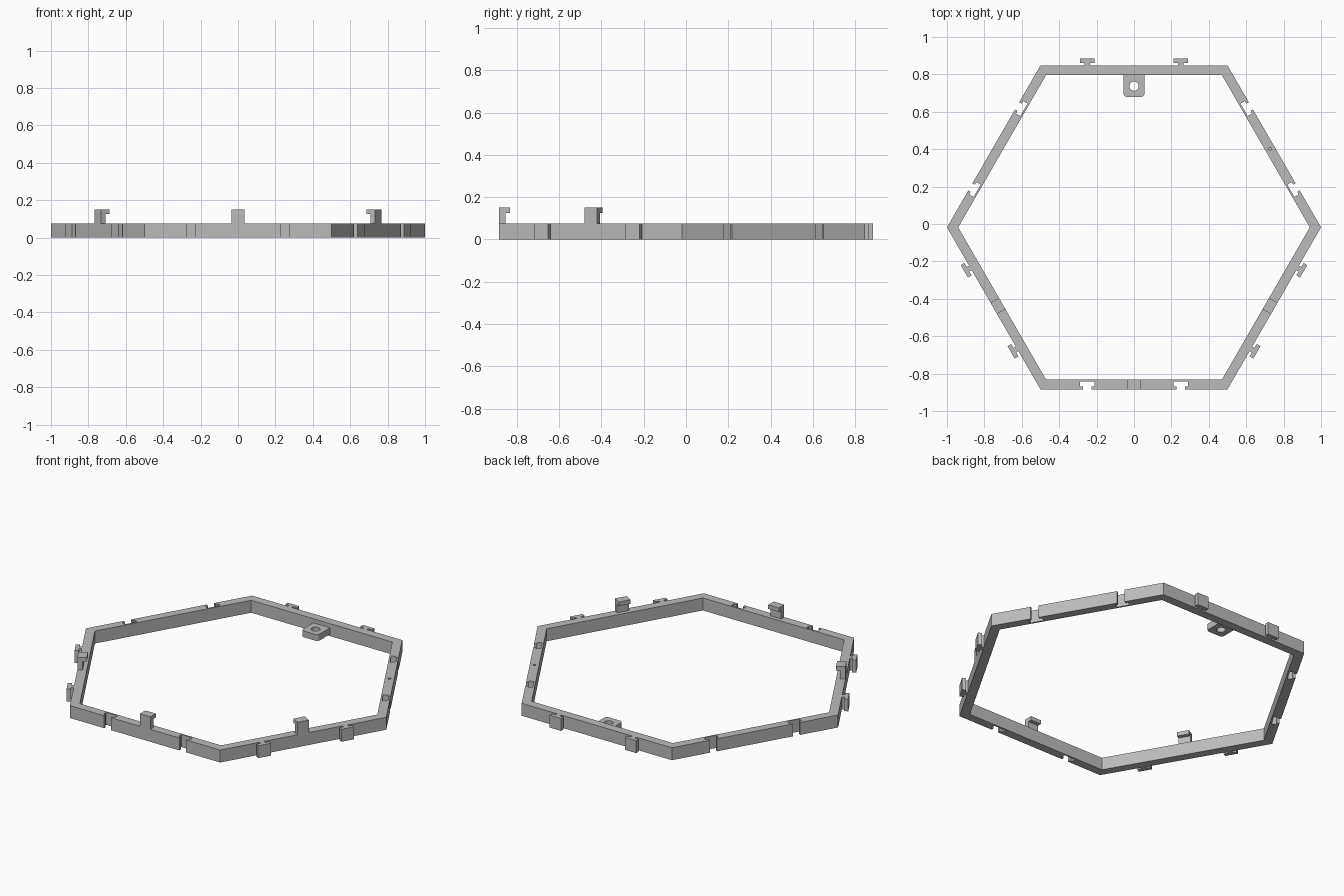
import bpy, bmesh
from math import cos, sin, pi, radians
from mathutils import Matrix, Vector

cube = bpy.data.objects.get("Cube")
if cube:
    bpy.data.objects.remove(cube, do_unlink=True)

CENTER_Y = -0.018
OUTER, INNER = 0.866, 0.814     # distance from centre to the wall faces
HEIGHT = 0.075

gray = bpy.data.materials.new("plain gray")
gray.use_nodes = True
gray.diffuse_color = (0.5, 0.5, 0.5, 1)
gray.node_tree.nodes["Principled BSDF"].inputs["Base Color"].default_value = (0.5, 0.5, 0.5, 1)


def extrude_loops(name, loops, bottom, top, matrix=Matrix()):
    """Fill an outline with holes and extrude it along its local z."""
    bm = bmesh.new()
    for loop in loops:
        verts = [bm.verts.new((x, y, bottom)) for x, y in loop]
        for a, b in zip(verts, verts[1:] + verts[:1]):
            bm.edges.new((a, b))
    bmesh.ops.triangle_fill(bm, use_beauty=True, use_dissolve=False, edges=bm.edges[:])
    new = bmesh.ops.extrude_face_region(bm, geom=bm.faces[:])["geom"]
    moved = [g for g in new if isinstance(g, bmesh.types.BMVert)]
    bmesh.ops.translate(bm, verts=moved, vec=(0, 0, top - bottom))
    bmesh.ops.recalc_face_normals(bm, faces=bm.faces[:])
    bm.transform(matrix)
    mesh = bpy.data.meshes.new(name)
    bm.to_mesh(mesh)
    bm.free()
    mesh.materials.append(gray)
    obj = bpy.data.objects.new(name, mesh)
    bpy.context.collection.objects.link(obj)
    return obj


def circle(x, y, r, n):
    return [(x + r * cos(2 * pi * i / n), y + r * sin(2 * pi * i / n)) for i in range(n)]


def on_side(angle, u, v):
    """Point at u along a side and v out from the centre."""
    c, s = cos(angle), sin(angle)
    return (v * c - u * s, v * s + u * c + CENTER_Y)


def tee(u, neck, head, shoulder, end):
    """T-shaped connector outline: tab if it points out, slot if in."""
    half = [(neck, OUTER), (neck, shoulder), (head, shoulder), (head, end)]
    return [(u - w, v) for w, v in half] + [(u + w, v) for w, v in reversed(half)]


# Hexagonal wall, with tabs and slots on alternating sides
outline, opening = [], []
for k in range(6):
    angle = radians(30 + 60 * k)
    side = [(-0.5, OUTER)]
    for u in (-0.25, 0.25):
        if k % 2:
            side += tee(u, 0.014, 0.038, OUTER + 0.014, OUTER + 0.037)
        else:
            side += tee(u, 0.022, 0.038, OUTER - 0.015, OUTER - 0.042)
    outline += [on_side(angle, u, v) for u, v in side]
    opening.append(on_side(angle, -INNER / 3 ** 0.5, INNER))

pin = circle(*on_side(radians(30), 0, 0.84), 0.008, 12)
extrude_loops("hexagon_frame", [outline, opening, pin], 0, HEIGHT)
extrude_loops("pin_hole_floor", [pin], 0, 0.035)

# Hooked clips standing on the three front sides
hook = [(OUTER, HEIGHT - 0.01), (OUTER, 0.15), (INNER, 0.15), (INNER, 0.126),
        (OUTER - 0.029, 0.126), (OUTER - 0.029, HEIGHT - 0.01)]
for name, degrees in (("right_clip", 210), ("front_clip", 270), ("left_clip", 330)):
    a = radians(degrees)
    out, along = Vector((cos(a), sin(a), 0)), Vector((-sin(a), cos(a), 0))
    place = Matrix((out, (0, 0, 1), along)).transposed().to_4x4()
    place.translation = (0, CENTER_Y, 0)
    extrude_loops(name, [hook], -0.035, 0.035, place)

# Hanging lug inside the back wall
r, w, front, back = 0.018, 0.056, 0.68, INNER + CENTER_Y + 0.005
lug = [(w, back), (-w, back)]
for sign, start in ((-1, pi), (1, 1.5 * pi)):
    for i in range(5):
        t = start + i * pi / 8
        lug.append((sign * (w - r) + r * cos(t), front + r + r * sin(t)))
extrude_loops("hanging_lug", [lug, circle(0, 0.737, 0.025, 24)], 0.012, 0.05)
